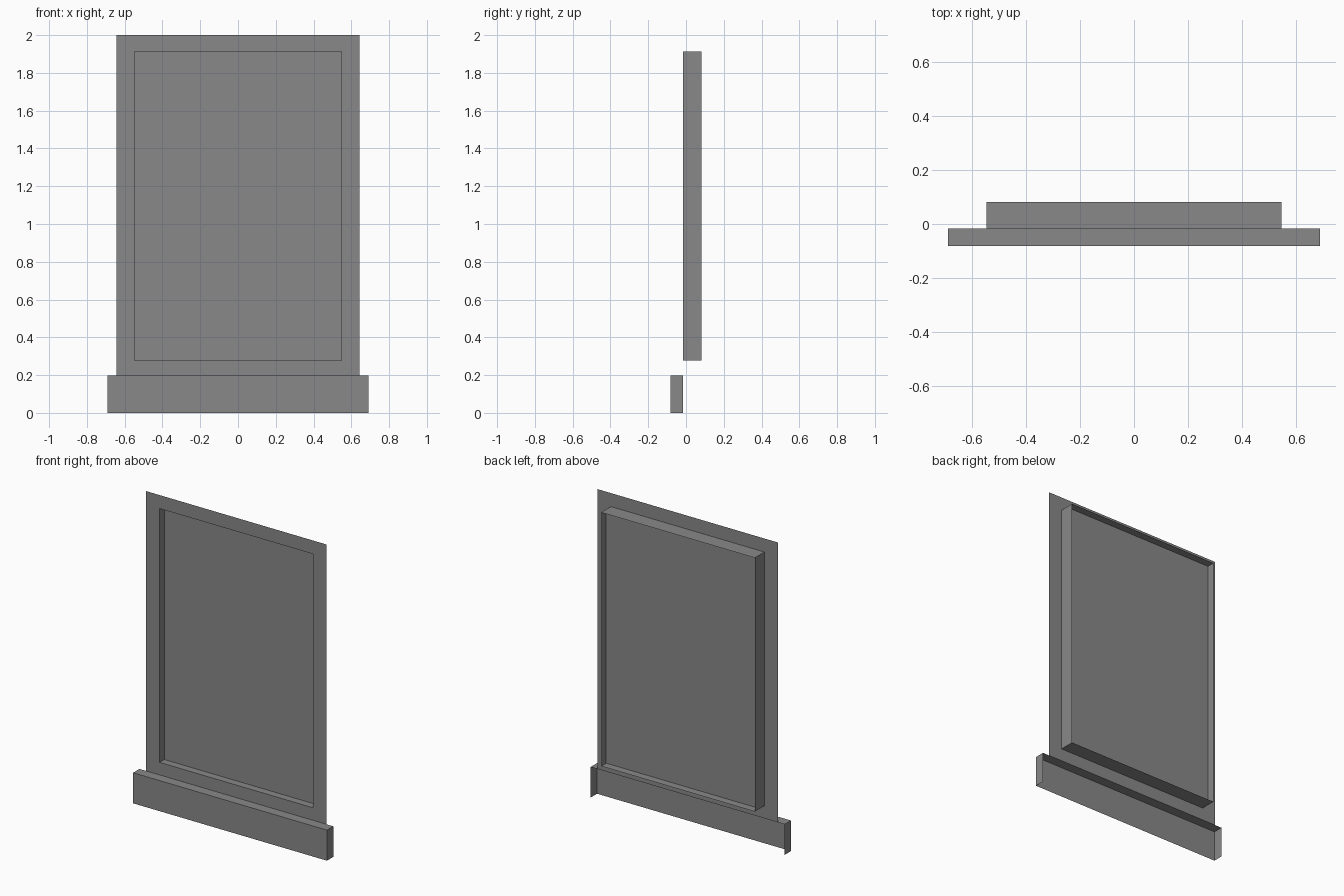
import bpy
import bmesh

cube = bpy.data.objects.get("Cube")
if cube:
    bpy.data.objects.remove(cube, do_unlink=True)

grey = bpy.data.materials.new("mid_grey")
grey.use_nodes = True
COLOUR = (0.25, 0.25, 0.25, 1.0)
grey.diffuse_color = COLOUR
grey.node_tree.nodes["Principled BSDF"].inputs["Base Color"].default_value = COLOUR

# Shared planes: front of the sill, wall sheet, glass, back of the reveal
SILL_Y, WALL_Y, PANE_Y, BACK_Y = -0.081, -0.017, 0.031, 0.081
OUTER = (0.643, 0.197, 2.0)       # half width, bottom, top
OPENING = (0.547, 0.278, 1.913)
SILL = (0.691, 0.0, 0.197)


def rect(bm, size, y):
    """Four corner vertices, anticlockwise as seen from the front."""
    w, lo, hi = size
    return [bm.verts.new((x, y, z)) for x, z in ((-w, lo), (w, lo), (w, hi), (-w, hi))]


def bridge(bm, a, b, sides=range(4)):
    """Join two rectangles with quads along the chosen sides."""
    for i in sides:
        j = (i + 1) % 4
        bm.faces.new((a[i], a[j], b[j], b[i]))


def finish(bm, name):
    mesh = bpy.data.meshes.new(name)
    bm.to_mesh(mesh)
    bm.free()
    mesh.materials.append(grey)
    bpy.context.collection.objects.link(bpy.data.objects.new(name, mesh))


# Flat surround with the opening, and the reveal running back from it
bm = bmesh.new()
opening = rect(bm, OPENING, WALL_Y)
bridge(bm, rect(bm, OUTER, WALL_Y), opening)
bridge(bm, opening, rect(bm, OPENING, BACK_Y))
finish(bm, "window_surround")

# Single pane halfway through the reveal
bm = bmesh.new()
bm.faces.new(rect(bm, OPENING, PANE_Y))
finish(bm, "window_pane")

# Sill: front, top and ends, open at the back and underneath
bm = bmesh.new()
front = rect(bm, SILL, SILL_Y)
back = rect(bm, SILL, WALL_Y)
bm.faces.new(front)
bridge(bm, back, front, sides=(1, 2, 3))
finish(bm, "window_sill")
